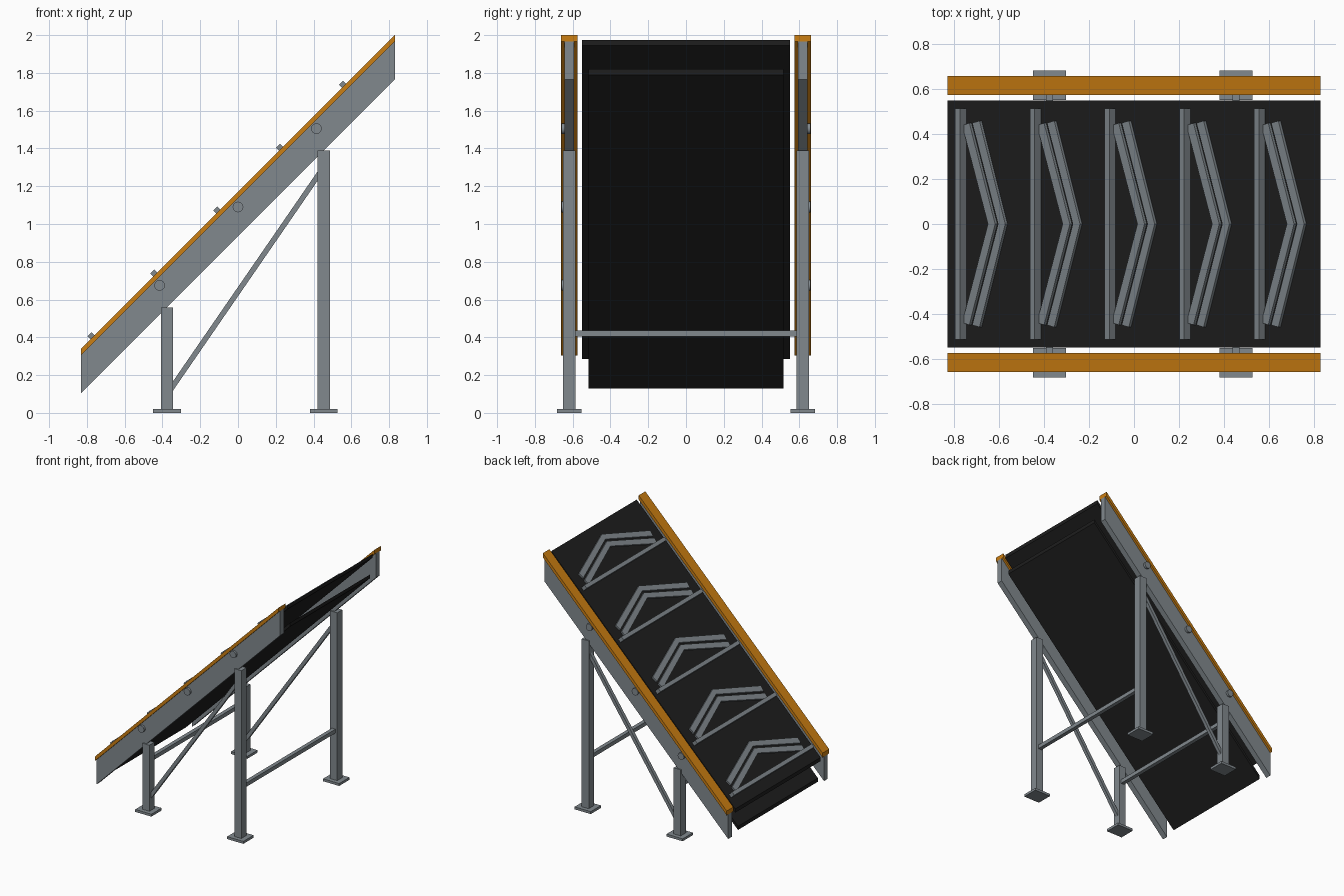
import bpy
import bmesh
import math
from mathutils import Vector

cube = bpy.data.objects.get("Cube")
if cube:
    bpy.data.objects.remove(cube, do_unlink=True)


def material(name, rgb):
    mat = bpy.data.materials.new(name)
    mat.use_nodes = True
    colour = (*rgb, 1.0)
    mat.diffuse_color = colour
    mat.node_tree.nodes["Principled BSDF"].inputs["Base Color"].default_value = colour
    return mat


STEEL = material("steel grey", (0.22, 0.25, 0.27))
ORANGE = material("safety orange", (0.6, 0.21, 0.006))
RUBBER = material("black rubber", (0.013, 0.013, 0.013))

HALF = 0.83                                   # half length along x
SIDE_Y = 0.618                                # centre line of rails and legs
BELT_TOP = 1.145                              # height of the belt at x = 0
ALONG = Vector((1, 0, 1)).normalized()        # uphill
NORMAL = Vector((-1, 0, 1)).normalized()      # out of the belt


def prism(name, outline, offset, mat):
    """Solid made by sweeping a closed outline along an offset."""
    bm = bmesh.new()
    face = bm.faces.new([bm.verts.new(p) for p in outline])
    swept = bmesh.ops.extrude_face_region(bm, geom=[face])
    verts = [v for v in swept["geom"] if isinstance(v, bmesh.types.BMVert)]
    bmesh.ops.translate(bm, verts=verts, vec=offset)
    bmesh.ops.recalc_face_normals(bm, faces=bm.faces)
    mesh = bpy.data.meshes.new(name)
    bm.to_mesh(mesh)
    bm.free()
    mesh.materials.append(mat)
    obj = bpy.data.objects.new(name, mesh)
    bpy.context.collection.objects.link(obj)
    return obj


def box(name, x, y, z, mat=STEEL):
    """Box from (min, max) pairs."""
    outline = [(x[0], y[0], z[0]), (x[1], y[0], z[0]),
               (x[1], y[1], z[0]), (x[0], y[1], z[0])]
    return prism(name, outline, Vector((0, 0, z[1] - z[0])), mat)


def sloped_slab(name, y, width, low, high, mat):
    """Inclined slab with upright ends; low and high are heights at x = 0."""
    outline = [(x, y - width / 2, x + h) for x, h in
               ((-HALF, low), (HALF, low), (HALF, high), (-HALF, high))]
    return prism(name, outline, Vector((0, width, 0)), mat)


# Carrying belt and return belt
sloped_slab("carrying_belt", 0, 1.1, 1.115, BELT_TOP, RUBBER)
sloped_slab("return_belt", 0, 1.03, 0.96, 0.99, RUBBER)

# Straight cleats and double chevrons on the belt
for i in range(5):
    shift = i * 0.333
    base = Vector((shift - 0.758, -0.515, shift - 0.758 + BELT_TOP))
    a, n = ALONG * 0.015, NORMAL * 0.04
    prism(f"cleat_{i + 1}", [base - a, base + a, base + a + n, base - a + n],
          Vector((0, 1.03, 0)), STEEL)
    for label, apex, reach in (("upper", -0.58, 0.46), ("lower", -0.625, 0.45)):
        run, w = 0.115, 0.016
        plan = [(apex + w, 0), (apex - run + w, reach), (apex - run - w, reach - 0.01),
                (apex - w, 0), (apex - run - w, 0.01 - reach), (apex - run + w, -reach)]
        prism(f"{label}_chevron_{i + 1}",
              [(x + shift, y, x + shift + BELT_TOP) for x, y in plan],
              NORMAL * 0.014, STEEL)

# Side frames, mirrored left and right of the belt
for side, s in (("front", -1), ("back", 1)):
    y = s * SIDE_Y
    sloped_slab(f"{side}_rail", y, 0.048, 0.935, 1.135, STEEL)
    sloped_slab(f"{side}_rail_cap", y, 0.085, 1.135, 1.17, ORANGE)

    # Round axle ends on the outer rail face
    for i in range(3):
        x = (i - 1) * 0.415
        bpy.ops.mesh.primitive_cylinder_add(
            vertices=24, radius=0.028, depth=0.03,
            location=(x, s * 0.645, x + 1.09), rotation=(math.pi / 2, 0, 0))
        axle = bpy.context.object
        axle.name = f"{side}_axle_end_{i + 1}"
        axle.data.materials.append(STEEL)
        bpy.ops.object.shade_smooth_by_angle()

    # Posts reaching the underside of the rail, on square feet
    for label, x in (("short", -0.376), ("tall", 0.454)):
        box(f"{side}_{label}_post", (x - 0.032, x + 0.032),
            (y - 0.033, y + 0.033), (0.01, x + 0.935))
        box(f"{side}_{label}_foot", (x - 0.073, x + 0.073),
            (y - 0.066, y + 0.066), (0, 0.02))

    # Diagonal brace between the posts
    start, end = Vector((-0.37, y - 0.014, 0.105)), Vector((0.45, y - 0.014, 1.295))
    run = (end - start).normalized()
    across = Vector((-run.z, 0, run.x)) * 0.014
    prism(f"{side}_brace", [start - across, end - across, end + across, start + across],
          Vector((0, 0.028, 0)), STEEL)

# Cross bars joining each pair of posts
for label, x in (("short", -0.376), ("tall", 0.454)):
    box(f"{label}_cross_bar", (x - 0.016, x + 0.016),
        (-SIDE_Y, SIDE_Y), (0.404, 0.436))
